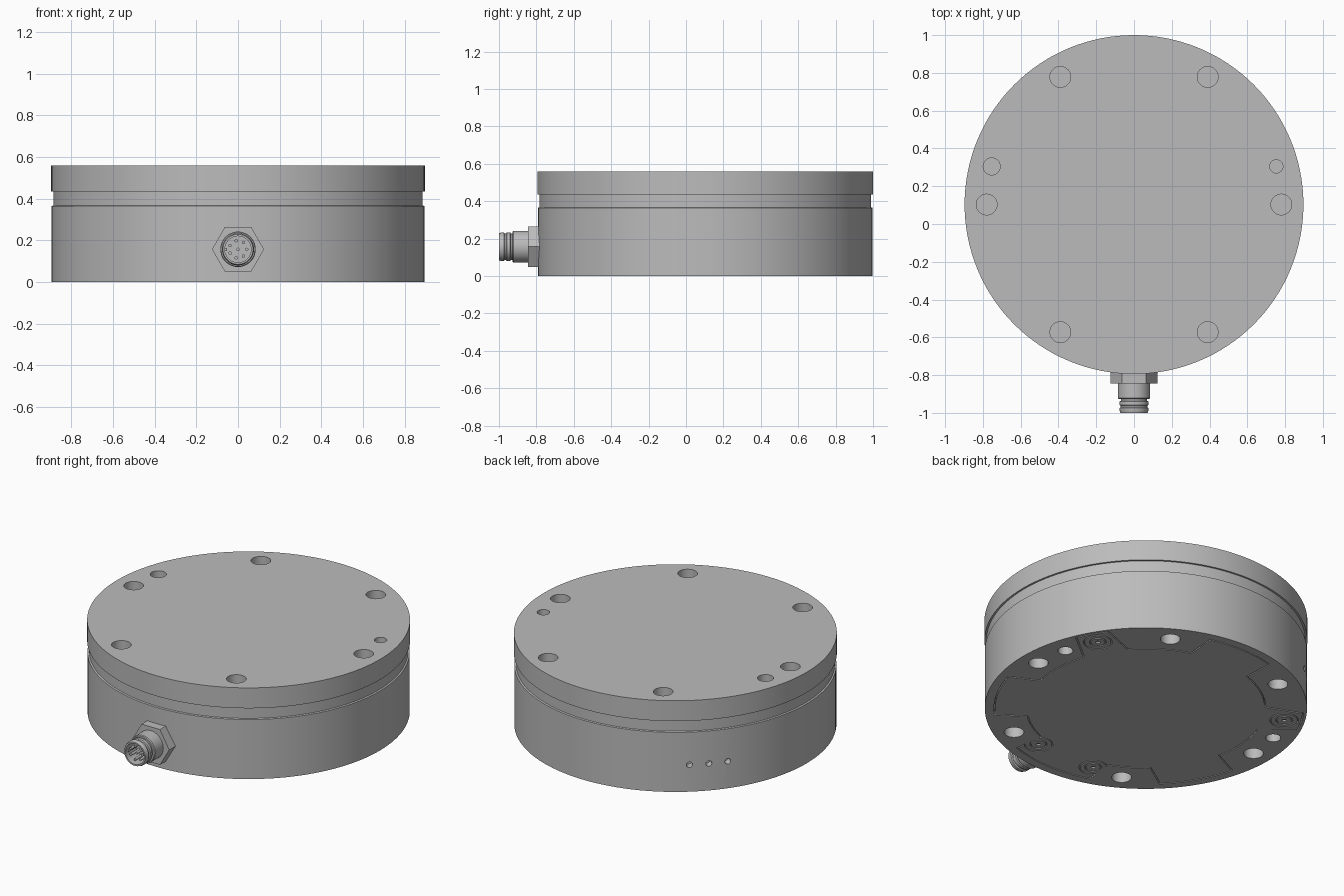
import bpy, bmesh
from math import radians, cos, sin, pi, degrees
from mathutils import Matrix, Vector

if "Cube" in bpy.data.objects:
    bpy.data.objects.remove(bpy.data.objects["Cube"], do_unlink=True)

grey = bpy.data.materials.new("metal grey")
grey.use_nodes = True
GREY = (0.5, 0.5, 0.5, 1)
grey.diffuse_color = GREY
next(n for n in grey.node_tree.nodes if n.type == 'BSDF_PRINCIPLED').inputs["Base Color"].default_value = GREY

CY = 0.103             # body centre in y
R = 0.897              # body radius
H = 0.56               # body height
HOLE_R = 0.78          # bolt circle
CENTRE = Matrix.Translation((0, CY, 0))
FORWARD = Matrix.Translation((0, 0, 0.157)) @ Matrix.Rotation(pi / 2, 4, 'X')


def finish(bm, name):
    bmesh.ops.remove_doubles(bm, verts=bm.verts, dist=1e-5)
    bmesh.ops.recalc_face_normals(bm, faces=bm.faces)
    me = bpy.data.meshes.new(name)
    bm.to_mesh(me)
    bm.free()
    me.materials.append(grey)
    ob = bpy.data.objects.new(name, me)
    bpy.context.collection.objects.link(ob)
    return ob


def activate(ob):
    bpy.ops.object.select_all(action='DESELECT')
    ob.select_set(True)
    bpy.context.view_layer.objects.active = ob


def smooth(ob):
    activate(ob)
    bpy.ops.object.shade_smooth_by_angle(angle=radians(25))


def lathe(name, profile, matrix, seg=48):
    """Turn a closed-ended (radius, height) profile; the ends are capped."""
    bm = bmesh.new()
    rings = [[bm.verts.new(matrix @ Vector((r * cos(2 * pi * i / seg), r * sin(2 * pi * i / seg), h)))
              for i in range(seg)] for r, h in profile]
    for a, b in zip(rings, rings[1:]):
        for i in range(seg):
            j = (i + 1) % seg
            bm.faces.new((a[i], a[j], b[j], b[i]))
    bm.faces.new(rings[0])
    bm.faces.new(rings[-1])
    return finish(bm, name)


def add_rod(bm, r, h0, h1, matrix, seg=32):
    bmesh.ops.create_cone(bm, cap_ends=True, segments=seg, radius1=r, radius2=r, depth=h1 - h0,
                          matrix=matrix @ Matrix.Translation((0, 0, (h0 + h1) / 2)))


def polar(r, deg):
    return CENTRE @ Matrix.Translation((r * cos(radians(deg)), r * sin(radians(deg)), 0))


def cut(ob, cutter):
    mod = ob.modifiers.new("cut", 'BOOLEAN')
    mod.operation = 'DIFFERENCE'
    mod.solver = 'EXACT'
    mod.object = cutter
    activate(ob)
    bpy.ops.object.modifier_apply(modifier=mod.name)
    bpy.data.objects.remove(cutter, do_unlink=True)


# Outline of the bottom cover: a disc with raised tabs (centre, half angle, slope, radius)
TABS = [(30, 6, 5, 0.872), (90, 14.5, 3, 0.838), (150, 6, 5, 0.872),
        (210, 14.5, 3, 0.838), (270, 18, 3, 0.838), (330, 14.5, 3, 0.838)]


def cover_slab(name, grow, z0, z1):
    extra = degrees(grow / 0.75)
    pts = []

    def arc(r, a0, a1, n):
        pts.extend((r + grow, a0 + (a1 - a0) * i / n) for i in range(n + 1))

    for k, (mid, half, slope, r) in enumerate(TABS):
        nxt = TABS[(k + 1) % len(TABS)]
        next_mid = nxt[0] + (360 if k == len(TABS) - 1 else 0)
        arc(r, mid - half - extra, mid + half + extra, 10)
        arc(0.66, mid + half + slope + extra, next_mid - nxt[1] - nxt[2] - extra, 8)
    bm = bmesh.new()
    verts = [bm.verts.new(CENTRE @ Vector((r * cos(radians(a)), r * sin(radians(a)), z0))) for r, a in pts]
    face = bm.faces.new(verts)
    ext = bmesh.ops.extrude_face_region(bm, geom=[face])
    moved = [g for g in ext["geom"] if isinstance(g, bmesh.types.BMVert)]
    bmesh.ops.translate(bm, verts=moved, vec=(0, 0, z1 - z0))
    return finish(bm, name)


# Housing with the shallow groove around it
body = lathe("housing", [(0.895, 0), (0.895, 0.365), (0.886, 0.368), (0.886, 0.435),
                         (R, 0.435), (R, H)], CENTRE, 128)

# Bolt, dowel and side holes
bm = bmesh.new()
for deg in range(0, 360, 60):
    add_rod(bm, 0.055, H - 0.11, H + 0.1, polar(HOLE_R, deg))
    add_rod(bm, 0.055, -0.1, 0.15, polar(HOLE_R, deg))
for deg, top_r in ((15, 0.035), (165, 0.045)):
    add_rod(bm, top_r, H - 0.1, H + 0.1, polar(HOLE_R, deg))
    add_rod(bm, 0.042, -0.1, 0.12, polar(HOLE_R, deg))
for deg in (130, 137, 144):
    side = CENTRE @ Matrix.Rotation(radians(deg), 4, 'Z') @ Matrix.Translation((0, 0, 0.165)) \
        @ Matrix.Rotation(pi / 2, 4, 'Y')
    add_rod(bm, 0.017, 0.85, 1.0, side, 20)
cut(body, finish(bm, "hole_cutter"))

# Pocket for the cover, then the cover itself
cut(body, cover_slab("pocket_cutter", 0.006, -0.05, 0.022))
smooth(body)
cover = cover_slab("bottom_cover", 0, 0, 0.02)

# Screws sunk in the cover
SCREWS = [(HOLE_R, 30), (HOLE_R, 150), (0.72, 254), (0.72, 286)]
bm = bmesh.new()
for r, deg in SCREWS:
    add_rod(bm, 0.08, -0.05, 0.012, polar(r, deg))
cut(cover, finish(bm, "recess_cutter"))
smooth(cover)
for n, (r, deg) in enumerate(SCREWS):
    screw = lathe(f"cover_screw_{n + 1}", [(0.074, 0.014), (0.074, 0), (0.048, 0), (0.046, 0.005),
                                           (0.042, 0.005), (0.04, 0), (0.013, 0), (0.013, 0.01)],
                  polar(r, deg), 32)
    smooth(screw)

# Connector on the front: hex nut, stepped barrel with open socket, pins and key
nut = lathe("connector_nut", [(0.125, 0.77), (0.125, 0.845)], FORWARD, 6)
barrel = lathe("connector_barrel", [(0.085, 0.84), (0.085, 0.922), (0.081, 0.927), (0.07, 0.927),
                                    (0.07, 0.936), (0.077, 0.94), (0.077, 0.958), (0.071, 0.962),
                                    (0.071, 0.97), (0.077, 0.974), (0.077, 0.984), (0.072, 1.0),
                                    (0.063, 1.0), (0.063, 0.9)], FORWARD)
smooth(barrel)

bm = bmesh.new()
add_rod(bm, 0.008, 0.895, 0.985, FORWARD, 12)
for k in range(7):
    spin = FORWARD @ Matrix.Rotation(2 * pi * k / 7, 4, 'Z') @ Matrix.Translation((0.042, 0, 0))
    add_rod(bm, 0.008, 0.895, 0.985, spin, 12)
smooth(finish(bm, "connector_pins"))

bm = bmesh.new()
bmesh.ops.create_cube(bm, size=1, matrix=FORWARD @ Matrix.Translation((-0.06, 0, 0.94))
                      @ Matrix.Diagonal((0.014, 0.014, 0.09, 1)))
finish(bm, "connector_key")
